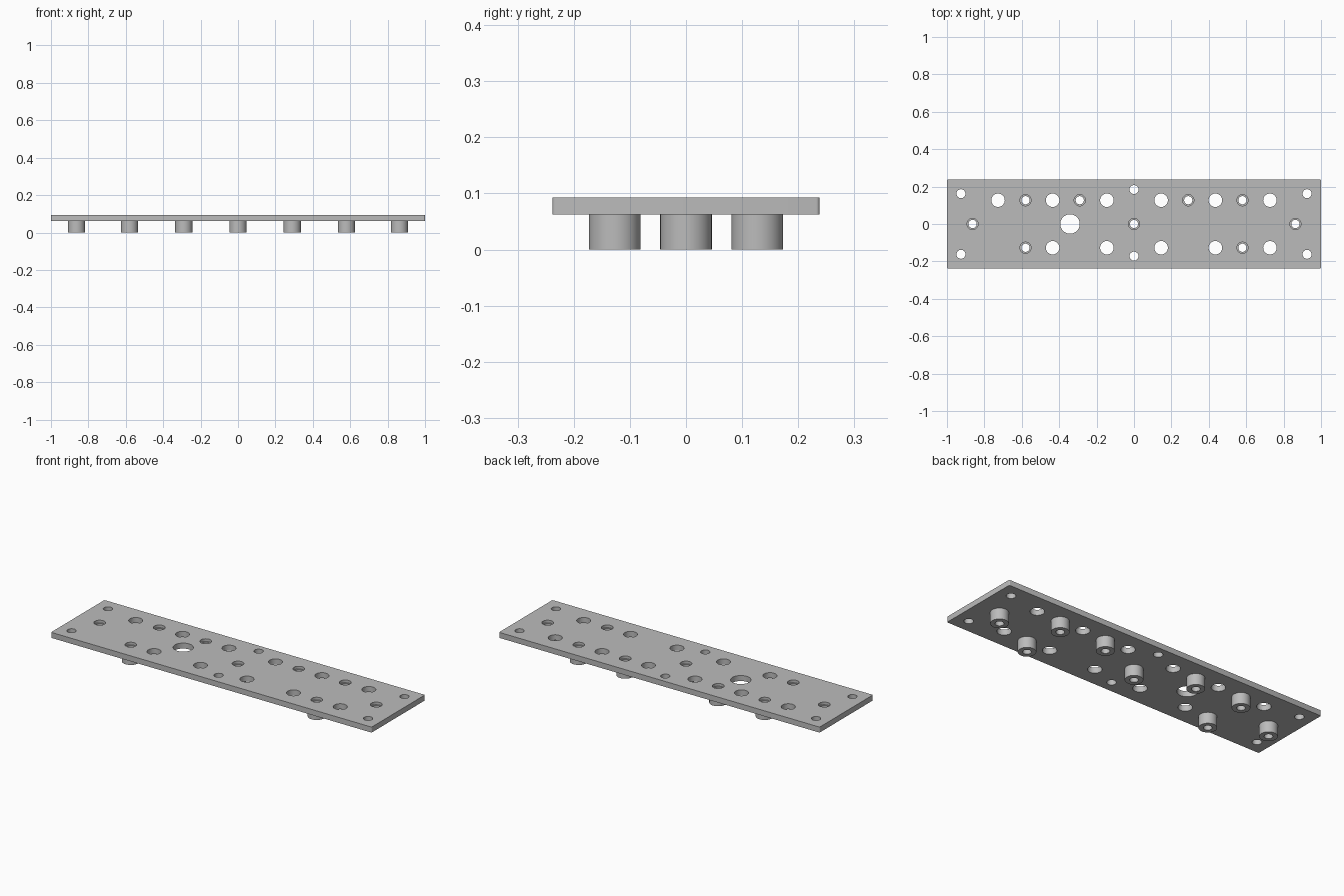
import bpy, bmesh, math
from mathutils import Matrix, Vector

if "Cube" in bpy.data.objects:
    bpy.data.objects.remove(bpy.data.objects["Cube"], do_unlink=True)

grey = bpy.data.materials.new("plain_grey")
grey.use_nodes = True
colour = (0.5, 0.5, 0.5, 1)
grey.diffuse_color = colour
grey.node_tree.nodes["Principled BSDF"].inputs["Base Color"].default_value = colour

BOTTOM, TOP, STEP = 0.062, 0.093, 0.078
ROW = 0.127
BOSS_R, SEAT_R, BORE_R = 0.046, 0.03, 0.022


def make_object(name, bm):
    bmesh.ops.recalc_face_normals(bm, faces=bm.faces)
    mesh = bpy.data.meshes.new(name)
    bm.to_mesh(mesh)
    bm.free()
    mesh.materials.append(grey)
    obj = bpy.data.objects.new(name, mesh)
    bpy.context.collection.objects.link(obj)
    return obj


def smooth(obj):
    bpy.ops.object.select_all(action='DESELECT')
    obj.select_set(True)
    bpy.context.view_layer.objects.active = obj
    bpy.ops.object.shade_smooth_by_angle(angle=math.radians(30))


# Hole layout
bosses = [(x, 0) for x in (-0.863, 0, 0.863)]
bosses += [(x, ROW) for x in (-0.58, -0.29, 0.29, 0.58)]
bosses += [(x, -ROW) for x in (-0.58, 0.58)]
wide = [(s * x, ROW) for s in (-1, 1) for x in (0.145, 0.435, 0.727)]
wide += [(x, -ROW) for x in (-0.435, -0.145, 0.145, 0.435, 0.727)]
small = [(sx * 0.925, sy * 0.162) for sx in (-1, 1) for sy in (-1, 1)]
small += [(0, 0.184), (0, -0.172)]
large = [(-0.342, 0)]

# Plate with slightly rounded corners
bm = bmesh.new()
bmesh.ops.create_cube(bm, size=1)
bmesh.ops.scale(bm, vec=(2, 0.476, TOP - BOTTOM), verts=bm.verts)
bmesh.ops.translate(bm, vec=(0, 0, (TOP + BOTTOM) / 2), verts=bm.verts)
upright = [e for e in bm.edges if abs(e.verts[0].co.z - e.verts[1].co.z) > 0.01]
bmesh.ops.bevel(bm, geom=upright, offset=0.006, segments=4, profile=0.5, affect='EDGES')
plate = make_object("plate", bm)

# Cutter holding every hole
bm = bmesh.new()
for spots, radius in ((bosses, SEAT_R), (wide, 0.036), (small, 0.024), (large, 0.052)):
    for x, y in spots:
        bmesh.ops.create_cone(bm, cap_ends=True, segments=40, radius1=radius,
                              radius2=radius, depth=0.2,
                              matrix=Matrix.Translation((x, y, TOP)))
cutter = make_object("hole_cutter", bm)
cutter.hide_render = True
cutter.hide_set(True)
cut = plate.modifiers.new("holes", 'BOOLEAN')
cut.operation = 'DIFFERENCE'
cut.solver = 'EXACT'
cut.object = cutter
bpy.context.view_layer.objects.active = plate
plate.select_set(True)
bpy.ops.object.modifier_apply(modifier="holes")
bpy.data.objects.remove(cutter, do_unlink=True)
smooth(plate)

# Hollow standoffs, turned from a profile and seated in the plate
profile = [(BOSS_R, 0), (BOSS_R, BOTTOM), (SEAT_R, BOTTOM),
           (SEAT_R, STEP), (BORE_R, STEP), (BORE_R, 0)]
for i, (x, y) in enumerate(bosses):
    bm = bmesh.new()
    ring = [bm.verts.new((r, 0, z)) for r, z in profile]
    edges = [bm.edges.new((a, b)) for a, b in zip(ring, ring[1:] + ring[:1])]
    bmesh.ops.spin(bm, geom=ring + edges, cent=(0, 0, 0), axis=(0, 0, 1),
                   angle=math.tau, steps=40, use_merge=True)
    bmesh.ops.remove_doubles(bm, verts=bm.verts, dist=0.0001)
    standoff = make_object(f"standoff_{i + 1}", bm)
    standoff.location = Vector((x, y, 0))
    smooth(standoff)
